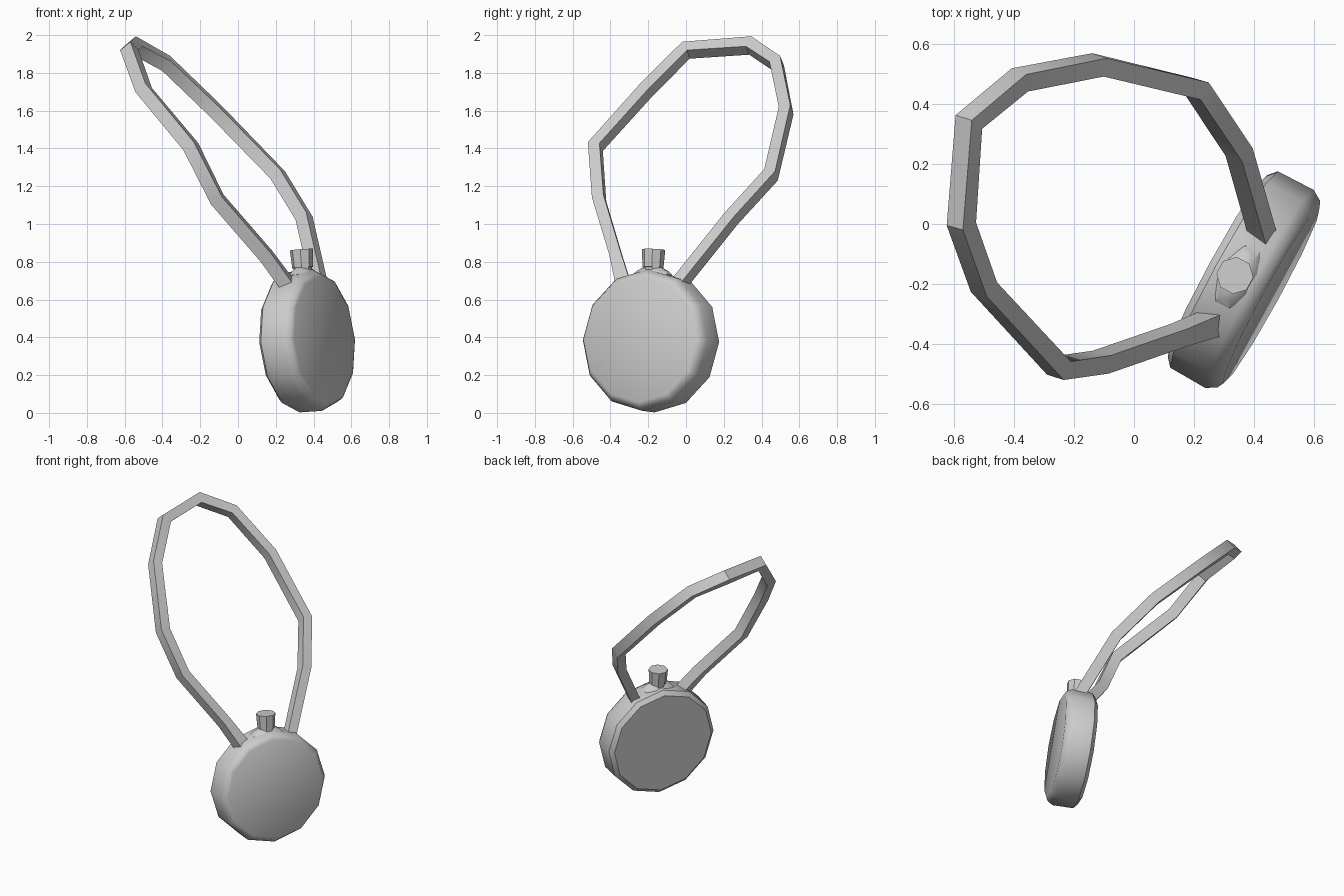
import bpy, bmesh, math
from mathutils import Vector, Matrix

if "Cube" in bpy.data.objects:
    bpy.data.objects.remove(bpy.data.objects["Cube"])

grey = bpy.data.materials.new("plain grey")
grey.diffuse_color = (0.6, 0.6, 0.6, 1)
grey.use_nodes = True
grey.node_tree.nodes["Principled BSDF"].inputs["Base Color"].default_value = grey.diffuse_color

# Watch frame: N = face direction, L = along the disc, U = up through the crown
N = Vector((0.874, -0.479, 0.08)).normalized()
L = Vector((0, 0, 1)).cross(N).normalized()
U = N.cross(L)
CENTRE = Vector((0.37, -0.19, 0.381))
FRAME = Matrix((L, U, N)).transposed()


def make_object(name, bm, angle=35):
    bmesh.ops.recalc_face_normals(bm, faces=bm.faces)
    me = bpy.data.meshes.new(name)
    bm.to_mesh(me)
    bm.free()
    ob = bpy.data.objects.new(name, me)
    bpy.context.collection.objects.link(ob)
    me.materials.append(grey)
    bpy.ops.object.select_all(action='DESELECT')
    ob.select_set(True)
    bpy.context.view_layer.objects.active = ob
    bpy.ops.object.shade_smooth_by_angle(angle=math.radians(angle))
    return ob


def skin(bm, rings):
    """Bridge equal rings and cap both ends."""
    n = len(rings[0])
    for a, b in zip(rings, rings[1:]):
        for i in range(n):
            j = (i + 1) % n
            bm.faces.new((a[i], a[j], b[j], b[i]))
    bm.faces.new(rings[0][::-1])
    bm.faces.new(rings[-1])


def lathe(name, profile, sides, place, turn=0.0, squash=1.0):
    """profile: (radius, height); place maps local coordinates to the world."""
    bm = bmesh.new()
    rings = []
    for r, h in profile:
        ring = []
        for i in range(sides):
            t = turn + 2 * math.pi * i / sides
            ring.append(bm.verts.new(place(r * math.cos(t), squash * r * math.sin(t), h)))
        rings.append(ring)
    skin(bm, rings)
    return make_object(name, bm)


def on_disc(a, b, h):
    return CENTRE + FRAME @ Vector((a, b, h))


def on_top(a, b, h):
    return CENTRE + L * a + N * b + U * h


# Twelve-sided case with bevelled rims and a slightly raised front
lathe("watch_case",
      [(0.345, -0.105), (0.373, -0.08), (0.376, 0.055), (0.355, 0.09), (0.335, 0.1)],
      12, on_disc)

# Crown: flared collar, neck and octagonal button
lathe("crown_collar", [(0.115, 0.35), (0.09, 0.372), (0.05, 0.392)], 8, on_top, math.pi / 8, 0.6)
lathe("crown_neck", [(0.05, 0.36), (0.05, 0.405)], 8, on_top, math.pi / 8)
lathe("crown_button", [(0.056, 0.39), (0.062, 0.485)], 8, on_top, math.pi / 8)

# Strap loop: rectangular band swept along an angular path
path = [Vector(p) for p in (
    (0.43, -0.04, 0.68), (0.35, 0.24, 1.03), (0.21, 0.45, 1.26), (-0.12, 0.53, 1.6),
    (-0.38, 0.48, 1.85), (-0.55, 0.34, 1.945), (-0.575, 0.0, 1.92), (-0.50, -0.21, 1.71),
    (-0.25, -0.48, 1.41), (-0.11, -0.46, 1.13), (0.15, -0.37, 0.83), (0.26, -0.33, 0.68))]
WIDE = Vector((0.75, -0.235, 0.616)).normalized()
bm = bmesh.new()
rings = []
for i, p in enumerate(path):
    d0 = (p - path[max(i - 1, 0)]).normalized()
    d1 = (path[min(i + 1, len(path) - 1)] - p).normalized()
    tangent = (d0 + d1).normalized()
    side = tangent.cross(WIDE).normalized()
    across = side.cross(tangent).normalized()
    mitre = 1 / max(0.8, tangent.dot(d1))
    rings.append([bm.verts.new(p + side * (s * 0.031 * mitre) + across * (w * 0.036))
                  for s, w in ((-1, -1), (1, -1), (1, 1), (-1, 1))])
skin(bm, rings)
make_object("strap_loop", bm)
